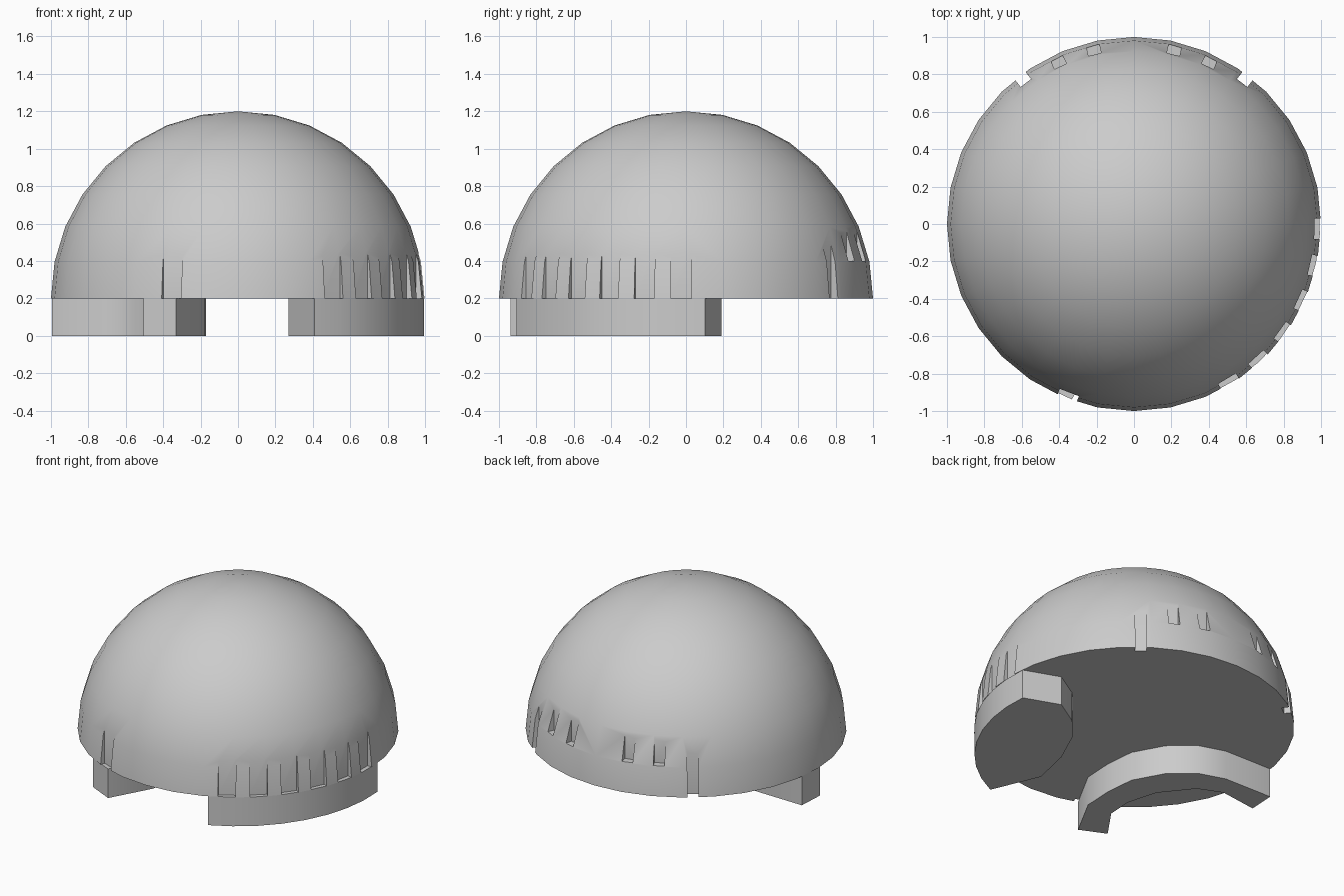
import bpy, bmesh
from math import radians, cos, sin
from mathutils import Matrix

if "Cube" in bpy.data.objects:
    bpy.data.objects.remove(bpy.data.objects["Cube"])


def new_object(name, bm):
    bmesh.ops.recalc_face_normals(bm, faces=bm.faces)
    mesh = bpy.data.meshes.new(name)
    bm.to_mesh(mesh)
    bm.free()
    ob = bpy.data.objects.new(name, mesh)
    bpy.context.collection.objects.link(ob)
    return ob


def smooth(ob, angle=35):
    bpy.ops.object.select_all(action='DESELECT')
    ob.select_set(True)
    bpy.context.view_layer.objects.active = ob
    bpy.ops.object.shade_smooth_by_angle(angle=radians(angle))


def prism(name, outline, z0, z1):
    bm = bmesh.new()
    face = bm.faces.new([bm.verts.new((x, y, z0)) for x, y in outline])
    res = bmesh.ops.extrude_face_region(bm, geom=[face])
    top = [v for v in res['geom'] if isinstance(v, bmesh.types.BMVert)]
    bmesh.ops.translate(bm, verts=top, vec=(0, 0, z1 - z0))
    return new_object(name, bm)


def arc(a0, a1, n, r=0.995):
    angles = [radians(a0 + (a1 - a0) * i / n) for i in range(n + 1)]
    return [(r * cos(a), r * sin(a)) for a in angles]


# dome: closed hemisphere
bm = bmesh.new()
bmesh.ops.create_uvsphere(bm, u_segments=32, v_segments=16, radius=1)
geom = bm.verts[:] + bm.edges[:] + bm.faces[:]
bmesh.ops.bisect_plane(bm, geom=geom, plane_co=(0, 0, 0), plane_no=(0, 0, -1),
                       clear_outer=True, dist=1e-4)
bmesh.ops.holes_fill(bm, edges=[e for e in bm.edges if e.is_boundary], sides=0)
bmesh.ops.translate(bm, verts=bm.verts, vec=(0, 0, 0.2))
dome = new_object("dome", bm)

# window recesses: angle, width, inner distance, sill height
windows = [(-59 + 11.5 * i, 0.11, 0.965, 0.1) for i in range(6)]
windows += [(-111, 0.11, 0.965, 0.1)]
windows += [(a, 0.07, 0.93, 0.4) for a in (65, 77, 103, 115)]
windows += [(a, 0.07, 0.95, 0.1) for a in (52.5, 127.5)]
bm = bmesh.new()
for angle, width, inner, sill in windows:
    m = (Matrix.Rotation(radians(angle), 4, 'Z')
         @ Matrix.Translation(((inner + 1.2) / 2, 0, (sill + 0.9) / 2))
         @ Matrix.Diagonal((1.2 - inner, width, 0.9 - sill, 1)))
    bmesh.ops.create_cube(bm, size=1, matrix=m)
cutter = new_object("window_cutter", bm)
cutter.hide_render = True
mod = dome.modifiers.new("windows", 'BOOLEAN')
mod.operation = 'DIFFERENCE'
mod.solver = 'EXACT'
mod.object = cutter
bpy.context.view_layer.objects.active = dome
bpy.ops.object.modifier_apply(modifier=mod.name)
bpy.data.objects.remove(cutter)
smooth(dome)

# right base: solid block under the front right of the dome
right = arc(-65.8, 5.8, 8) + [(0.75, 0.19), (0.57, 0.08), (0.44, -0.07),
                              (0.33, -0.31), (0.27, -0.58)]
smooth(prism("right_base", right, 0, 0.2))

# left base: curved wall around a recessed entrance
left = arc(171.5, 182, 1) + [(-0.73, 0.0), (-0.57, -0.07), (-0.41, -0.27),
                             (-0.35, -0.48), (-0.36, -0.65)]
left += arc(239.5, 250.5, 1) + [(-0.18, -0.66), (-0.17, -0.45), (-0.19, -0.25),
                                (-0.3, -0.05), (-0.45, 0.08), (-0.63, 0.14)]
smooth(prism("left_base", left, 0, 0.2))
